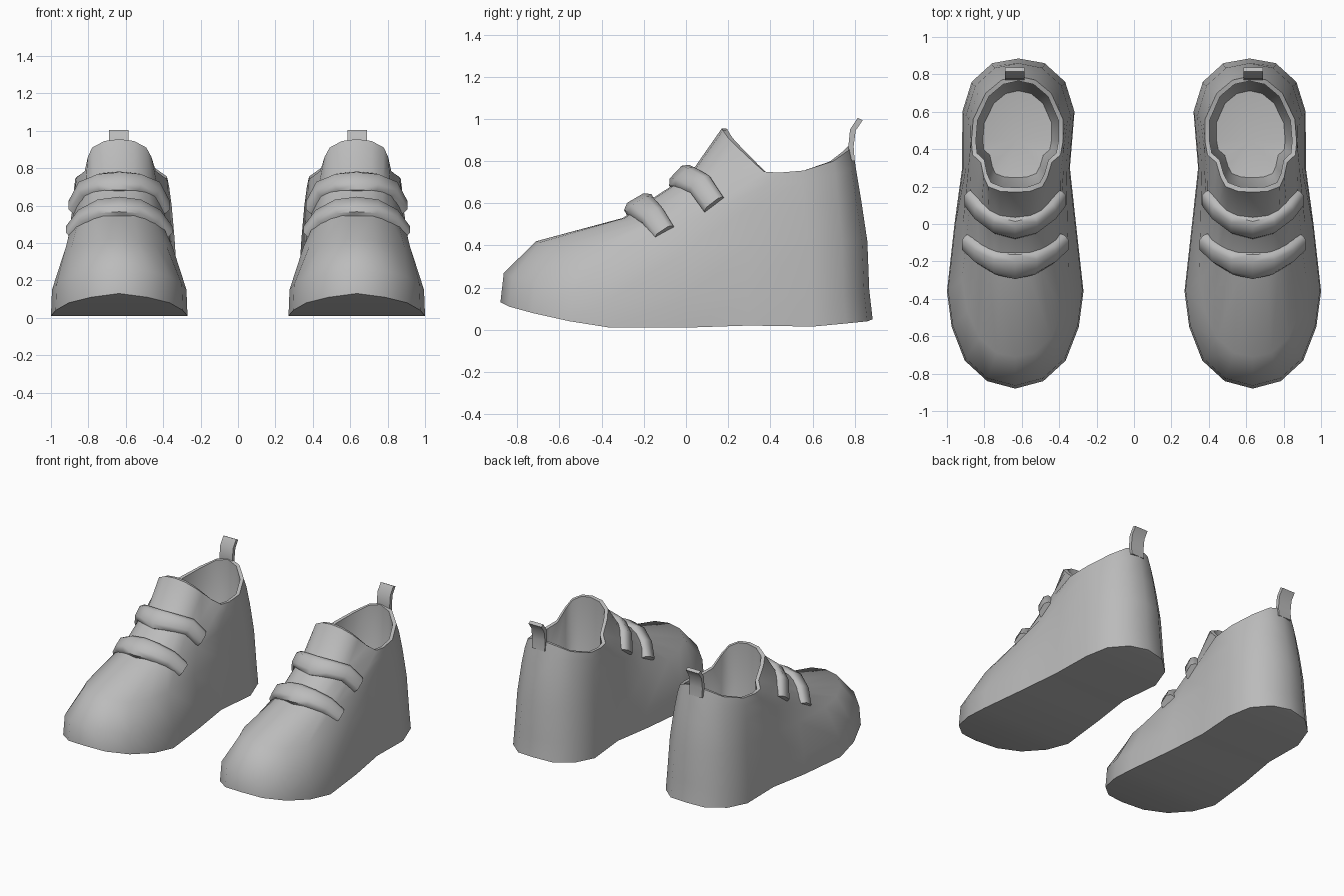
import bpy, bmesh, math
from mathutils import Vector

if "Cube" in bpy.data.objects:
    bpy.data.objects.remove(bpy.data.objects["Cube"], do_unlink=True)

grey = bpy.data.materials.new("plain_grey")
grey.use_nodes = True
grey.diffuse_color = (0.5, 0.5, 0.5, 1)
grey.node_tree.nodes["Principled BSDF"].inputs["Base Color"].default_value = (0.5, 0.5, 0.5, 1)

# Half rings of the shoe, running from toe to heel
SOLE = [(0, -.88, .13), (.15, -.84, .11), (.27, -.73, .08), (.34, -.55, .04),
        (.365, -.36, .01), (.325, 0, .01), (.288, .3, .02), (.3, .6, .015),
        (.25, .76, .03), (.14, .86, .04), (0, .885, .05)]
SHOULDER = [(0, -.71, .42), (.1, -.69, .415), (.19, -.61, .395), (.255, -.47, .38),
            (.285, -.3, .38), (.28, 0, .38), (.268, .3, .4), (.28, .58, .42),
            (.23, .74, .42), (.125, .835, .42), (0, .86, .42)]
THROAT = [(0, -.3, .53), (.08, -.29, .53), (.14, -.25, .52), (.19, -.19, .51),
          (.22, -.1, .52), (.245, .08, .54), (.255, .3, .58), (.265, .56, .6),
          (.21, .72, .62), (.115, .805, .62), (0, .83, .62)]
ANKLE = [(0, .02, .74), (.08, .03, .74), (.14, .06, .73), (.18, .11, .72),
         (.205, .18, .7), (.24, .27, .68), (.25, .39, .69), (.252, .55, .7),
         (.19, .71, .74), (.105, .785, .76), (0, .805, .77)]
COLLAR = [(0, .17, .955), (.08, .175, .945), (.145, .2, .91), (.17, .25, .86),
          (.19, .33, .785), (.235, .37, .75), (.245, .44, .745), (.24, .56, .755),
          (.175, .7, .8), (.09, .77, .85), (0, .79, .87)]


def scaled(ring, sx, sy, z_of, mid=0.0):
    return [(x * sx, mid + (y - mid) * sy, z_of(z)) for x, y, z in ring]


def centre_x(y):
    """Plan centre line of a shoe, curving slightly inward at the heel."""
    return .635 - .017 * min(max((y - .2) / .4, 0), 1)


def make(name, points, faces, side, bend=True):
    """Create one part, moved to its shoe and mirrored for the right one."""
    bm = bmesh.new()
    for x, y, z in points:
        bm.verts.new((side * (x + (centre_x(y) if bend else .637)), y, z))
    bm.verts.ensure_lookup_table()
    for f in faces:
        bm.faces.new([bm.verts[i] for i in f])
    bmesh.ops.recalc_face_normals(bm, faces=bm.faces)
    mesh = bpy.data.meshes.new(name)
    bm.to_mesh(mesh)
    bm.free()
    mesh.materials.append(grey)
    obj = bpy.data.objects.new(name, mesh)
    bpy.context.collection.objects.link(obj)
    bpy.ops.object.select_all(action="DESELECT")
    obj.select_set(True)
    bpy.context.view_layer.objects.active = obj
    bpy.ops.object.shade_smooth_by_angle(angle=math.radians(50))
    return obj


def bridge(rows, n):
    """Quads between successive closed loops of n points."""
    return [(r * n + i, r * n + (i + 1) % n, (r + 1) * n + (i + 1) % n, (r + 1) * n + i)
            for r in range(rows - 1) for i in range(n)]


def shoe_body(name, side):
    # Outer shell, rolled collar, then the hollow foot well
    rings = [SOLE,
             scaled(SOLE, .985, .982, lambda z: z + .14),
             SHOULDER, THROAT, ANKLE, COLLAR,
             scaled(COLLAR, .9, .92, lambda z: z - .002, .48),
             scaled(COLLAR, .92, .92, lambda z: .6 + (z - .75) * .3, .48),
             scaled(COLLAR, .75, .75, lambda z: .4, .48)]
    points = []
    for ring in rings:
        points += ring + [(-x, y, z) for x, y, z in ring[-2:0:-1]]
    n = 2 * len(SOLE) - 2
    faces = bridge(len(rings), n)
    # Underside as strips across the shoe
    half = n // 2
    for i in range(half):
        strip = [i, i + 1, (n - i - 1) % n, (n - i) % n]
        faces.append(list(dict.fromkeys(strip)))
    # Floor of the foot well
    points.append((0, .45, .37))
    last = (len(rings) - 1) * n
    faces += [(last + i, last + (i + 1) % n, len(points) - 1) for i in range(n)]
    make(name, points, faces, side)


def strap(name, side, path, mid_half, end_half):
    """Padded band swept over the instep; path is its half centre line."""
    section = [(-1, -.025), (-1, .018), (-.6, .04), (.6, .04), (1, .018), (1, -.025)]
    full = [Vector((-x, y, z)) for x, y, z in path[:0:-1]] + [Vector(p) for p in path]
    points = []
    for i, p in enumerate(full):
        tangent = full[min(i + 1, len(full) - 1)] - full[max(i - 1, 0)]
        t = abs(p.x) / path[-1][0]
        across = Vector(mid_half).lerp(Vector(end_half), t)
        normal = tangent.cross(across).normalized()
        points += [p + across * a + normal * h for a, h in section]
    n = len(section)
    faces = bridge(len(full), n)
    faces += [list(range(n)), list(range(len(points) - n, len(points)))]
    make(name, points, faces, side)


def pull_tab(name, side):
    # Bent loop standing on the back of the collar
    profile = [(.8, .8), (.795, .87), (.805, .945), (.838, .993),
               (.815, 1.005), (.778, .95), (.77, .87), (.775, .8)]
    points = [(x, y, z) for x in (-.052, .052) for y, z in profile]
    n = len(profile)
    faces = bridge(2, n)
    for s in (0, n):
        faces += [(s + i, s + i + 1, s + n - 2 - i, s + n - 1 - i) for i in range(n // 2 - 1)]
    make(name, points, faces, side, bend=False)


for label, side in (("left", 1), ("right", -1)):
    shoe_body(label + "_shoe_body", side)
    strap(label + "_lower_strap", side,
          [(0, -.22, .59), (.1, -.205, .58), (.19, -.155, .535), (.25, -.1, .455)],
          (0, .065, .038), (0, .045, .03))
    strap(label + "_upper_strap", side,
          [(0, -.02, .72), (.1, .005, .715), (.185, .07, .685), (.235, .135, .59)],
          (0, .047, .05), (0, .045, .035))
    pull_tab(label + "_pull_tab", side)
